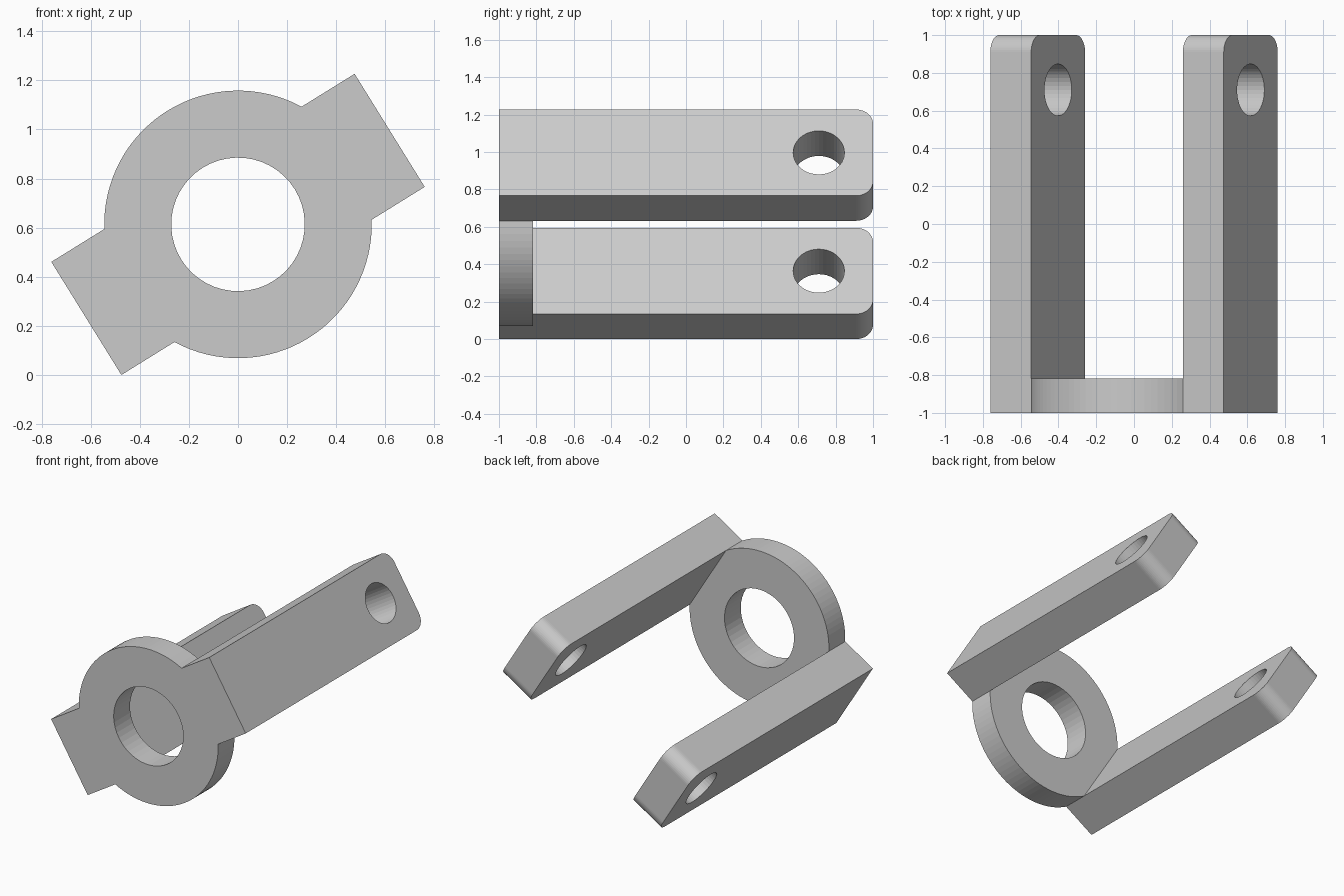
import bpy, bmesh
from math import sin, cos, pi, asin, radians
from mathutils import Matrix, Vector

if "Cube" in bpy.data.objects:
    bpy.data.objects.remove(bpy.data.objects["Cube"])

TILT = radians(31.8)
R_OUT, R_IN = 0.545, 0.272      # ring radii
HALF_W = 0.271                  # half width of arms
ARM_OUT = 0.727                 # outer face of arms
RING_Y = -0.818                 # back face of ring
PIN_Y, PIN_R = 0.71, 0.137      # pin hole
CORNER = 0.09                   # rounded arm tip
A0 = asin(HALF_W / R_OUT)
ARM_IN = R_OUT * cos(A0)        # arms start where the ring reaches their width


def arc(cx, cy, r, a, b, n, closed=False):
    return [(cx + r * cos(a + (b - a) * i / n), cy + r * sin(a + (b - a) * i / n))
            for i in range(n if closed else n + 1)]


def plate(name, outline, hole, place, depth):
    """Extrude an outline with one hole; place maps 2D points into space."""
    bm = bmesh.new()
    edges = []
    for loop in (outline, hole):
        vs = [bm.verts.new(place(*p)) for p in loop]
        edges += [bm.edges.new((vs[i - 1], vs[i])) for i in range(len(vs))]
    bmesh.ops.triangle_fill(bm, use_beauty=True, edges=edges)
    ext = bmesh.ops.extrude_face_region(bm, geom=bm.faces[:], use_keep_orig=True)
    new = [g for g in ext["geom"] if isinstance(g, bmesh.types.BMVert)]
    bmesh.ops.translate(bm, verts=new, vec=Vector(depth))
    bmesh.ops.recalc_face_normals(bm, faces=bm.faces[:])
    me = bpy.data.meshes.new(name)
    bm.to_mesh(me)
    bm.free()
    ob = bpy.data.objects.new(name, me)
    bpy.context.collection.objects.link(ob)
    return ob


# ring, flattened where the arms attach
outline = arc(0, 0, R_OUT, A0, pi - A0, 32) + arc(0, 0, R_OUT, pi + A0, 2 * pi - A0, 32)
yoke = plate("yoke", outline, arc(0, 0, R_IN, 0, 2 * pi, 48, True),
             lambda u, v: (u, -1, v), (0, RING_Y + 1, 0))

# two arms with rounded tips and pin holes
c = HALF_W - CORNER
tip = ([(-1, -HALF_W)] + arc(1 - CORNER, -c, CORNER, -pi / 2, 0, 12)
       + arc(1 - CORNER, c, CORNER, 0, pi / 2, 12) + [(-1, HALF_W)])
pin = arc(PIN_Y, 0, PIN_R, 0, 2 * pi, 40, True)
arms = [plate("arm", tip, pin, lambda y, v, s=s: (s * ARM_IN, y, v),
              (s * (ARM_OUT - ARM_IN), 0, 0)) for s in (-1, 1)]

# fuse into one solid
bpy.context.view_layer.objects.active = yoke
for arm in arms:
    mod = yoke.modifiers.new("fuse", "BOOLEAN")
    mod.operation, mod.solver, mod.object = "UNION", "EXACT", arm
    bpy.ops.object.modifier_apply(modifier=mod.name)
    bpy.data.objects.remove(arm)

# tilt and stand on the ground
height = ARM_OUT * sin(TILT) + HALF_W * cos(TILT)
yoke.data.transform(Matrix.Translation((0, 0, height)) @ Matrix.Rotation(-TILT, 4, "Y"))
